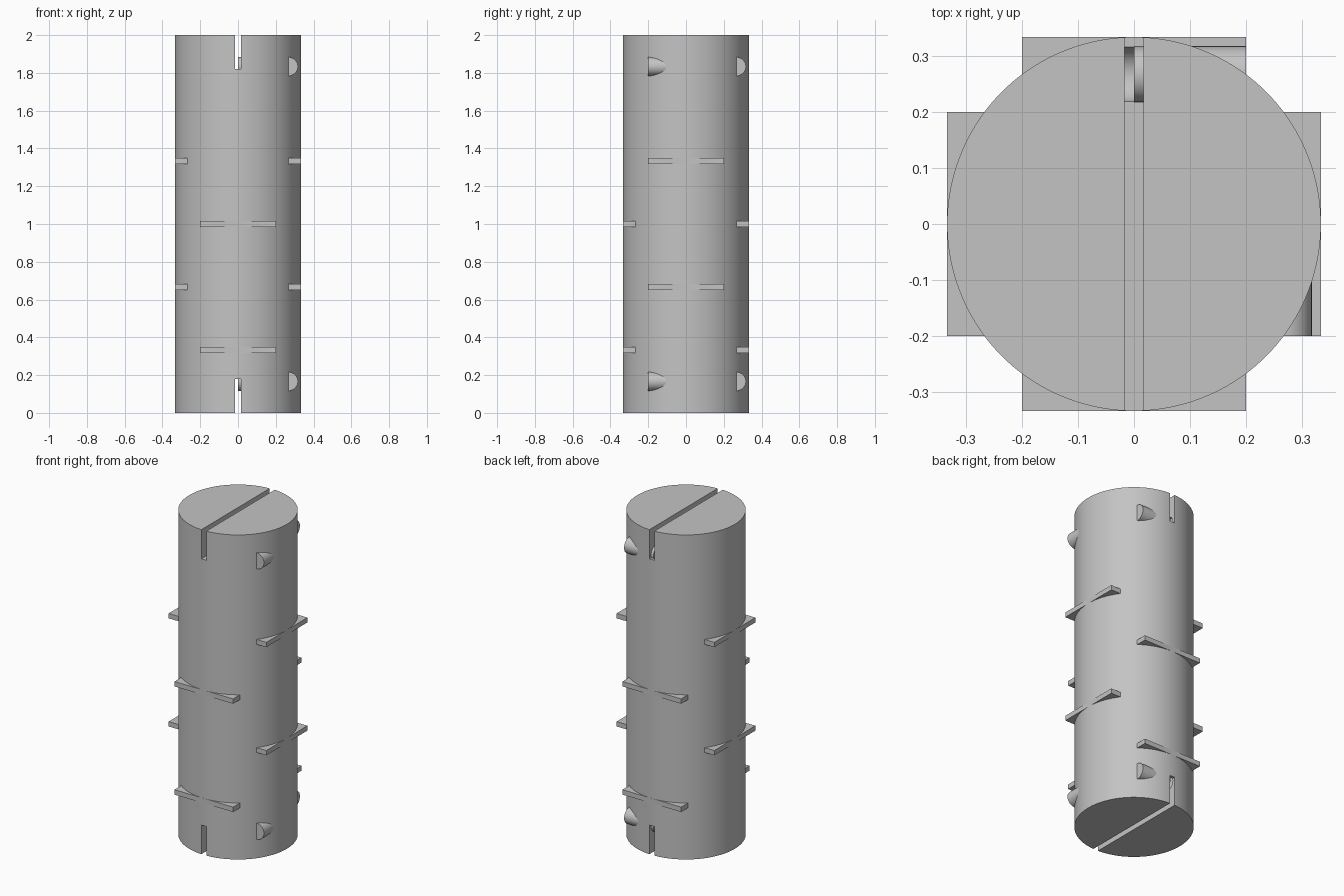
import bpy
import math

if "Cube" in bpy.data.objects:
    bpy.data.objects.remove(bpy.data.objects["Cube"], do_unlink=True)

R = 1 / 3          # barrel radius
H = 2.0            # barrel height
SLOT_W = 0.0333
SLOT_D = 0.18
PEG_R = 0.05
PEG_OFF = 0.267    # distance of peg axis from the barrel axis

grey = bpy.data.materials.new("plain grey")
grey.use_nodes = True
colour = (0.55, 0.55, 0.55, 1)
grey.diffuse_color = colour
grey.node_tree.nodes["Principled BSDF"].inputs["Base Color"].default_value = colour


def finish(name):
    obj = bpy.context.object
    obj.name = name
    obj.data.materials.append(grey)
    return obj


def box(name, centre, size):
    bpy.ops.mesh.primitive_cube_add(size=1, location=centre)
    obj = finish(name)
    obj.scale = size
    bpy.ops.object.transform_apply(location=False, rotation=False, scale=True)
    return obj


def rod(name, centre, radius, length, rotation=(0, 0, 0), sides=48):
    bpy.ops.mesh.primitive_cylinder_add(vertices=sides, radius=radius, depth=length,
                                        location=centre, rotation=rotation)
    return finish(name)


def smooth(obj):
    bpy.ops.object.select_all(action='DESELECT')
    obj.select_set(True)
    bpy.context.view_layer.objects.active = obj
    bpy.ops.object.shade_smooth_by_angle(angle=math.radians(30))


def cut(obj, cutter):
    cutter.hide_render = True
    mod = obj.modifiers.new("cut", 'BOOLEAN')
    mod.operation = 'DIFFERENCE'
    mod.solver = 'EXACT'
    mod.object = cutter
    bpy.ops.object.select_all(action='DESELECT')
    bpy.context.view_layer.objects.active = obj
    obj.select_set(True)
    bpy.ops.object.modifier_apply(modifier=mod.name)
    bpy.data.objects.remove(cutter, do_unlink=True)


ALONG_X = (0, math.pi / 2, 0)
ALONG_Y = (math.pi / 2, 0, 0)

# Barrel with a slot across each end and a shallow socket facing each back peg
barrel = rod("barrel", (0, 0, H / 2), R, H, sides=160)
for end in (0, H):
    cut(barrel, box("slot_cutter", (0, 0, end), (SLOT_W, 1, 2 * SLOT_D)))
for z in (H / 12, H * 11 / 12):
    cut(barrel, rod("socket_cutter", (-0.02, PEG_OFF, z), PEG_R, 0.04, ALONG_X))
smooth(barrel)

# Round pegs half sunk in the barrel, on the +x side and the back
for label, z in (("lower", H / 12), ("upper", H * 11 / 12)):
    smooth(rod(label + "_side_peg", (PEG_OFF, -0.1, z), PEG_R, 0.2, ALONG_Y))
    smooth(rod(label + "_back_peg", (0.1, PEG_OFF, z), PEG_R, 0.2, ALONG_X))

# Flat plates through the barrel, alternating direction
for i in range(1, 5):
    size = (0.4, 2 * R, 0.03) if i % 2 else (2 * R, 0.4, 0.03)
    box("cross_plate_%d" % i, (0, 0, i * H / 6), size)
